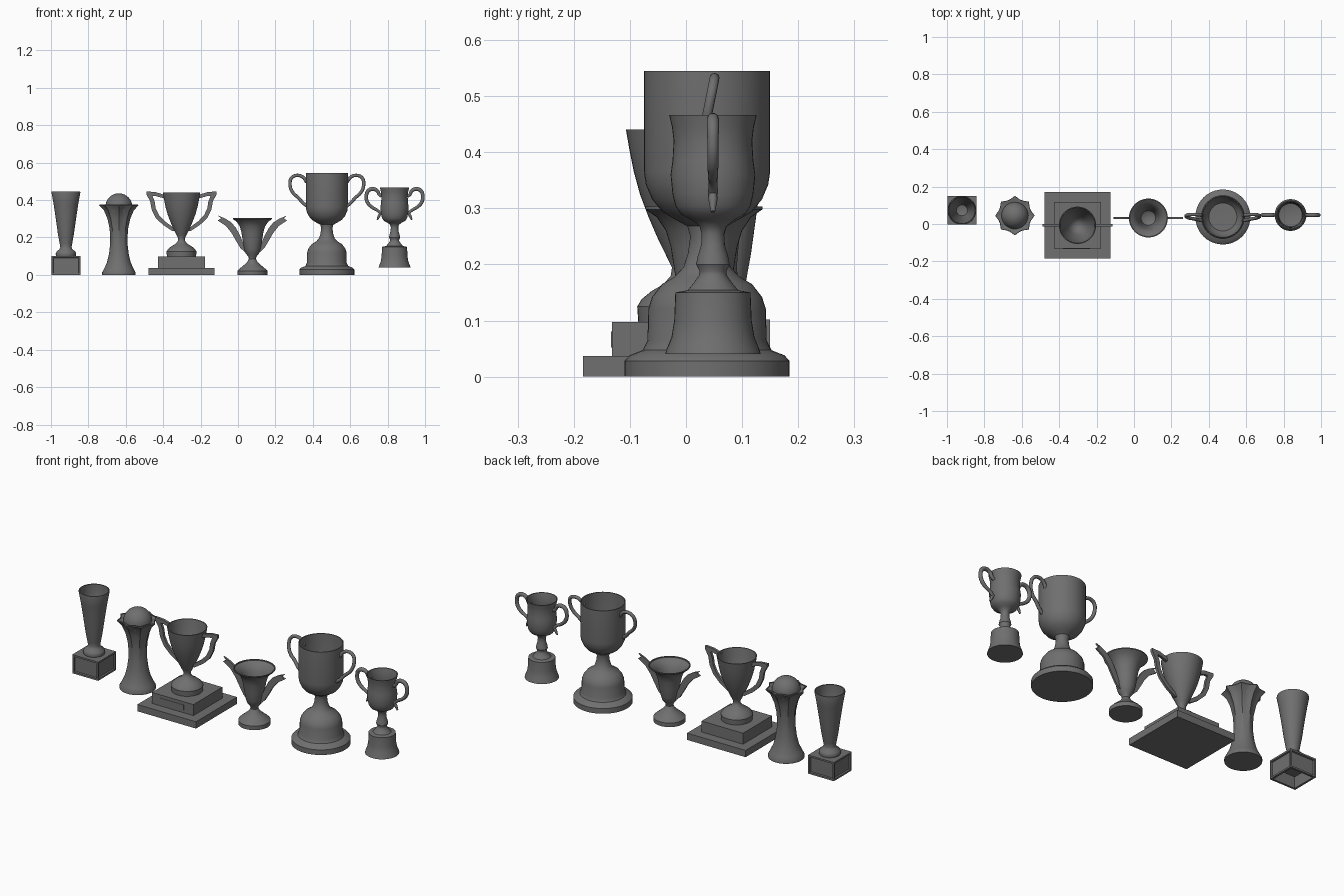
import bpy, bmesh, math
from mathutils import Vector

if "Cube" in bpy.data.objects:
    bpy.data.objects.remove(bpy.data.objects["Cube"])

dark = bpy.data.materials.new("dark_grey")
dark.diffuse_color = (0.16, 0.16, 0.16, 1)
dark.use_nodes = True
dark.node_tree.nodes["Principled BSDF"].inputs["Base Color"].default_value = dark.diffuse_color


def finish(bm, name, angle=35):
    bmesh.ops.recalc_face_normals(bm, faces=bm.faces)
    me = bpy.data.meshes.new(name)
    bm.to_mesh(me)
    bm.free()
    me.materials.append(dark)
    ob = bpy.data.objects.new(name, me)
    bpy.context.collection.objects.link(ob)
    bpy.ops.object.select_all(action='DESELECT')
    ob.select_set(True)
    bpy.context.view_layer.objects.active = ob
    bpy.ops.object.shade_smooth_by_angle(angle=math.radians(angle))
    return ob


def lathe(name, c, prof, floor=None, wall=0.005, segs=40, flute=None):
    """Spin an (r, z) profile; a floor height makes it a hollow cup."""
    pts = [(0, prof[0][1])] + list(prof)
    if floor is not None:
        pts += [(max(r - wall, 0.008), z) for r, z in reversed(prof) if z > floor + 0.002]
        pts.append((0, floor))
    else:
        pts.append((0, prof[-1][1]))
    bm = bmesh.new()
    rings = []
    for r, z in pts:
        if r == 0:
            rings.append([bm.verts.new((c[0], c[1], z))])
            continue
        ring = []
        for i in range(segs):
            a = 2 * math.pi * i / segs
            k = 1 - flute(z) * abs(math.sin(4 * a)) if flute else 1
            ring.append(bm.verts.new((c[0] + r * k * math.cos(a), c[1] + r * k * math.sin(a), z)))
        rings.append(ring)
    for a, b in zip(rings, rings[1:]):
        for i in range(segs):
            j = (i + 1) % segs
            vs = [a[i % len(a)], a[j % len(a)], b[j % len(b)], b[i % len(b)]]
            bm.faces.new(list(dict.fromkeys(vs)))
    return finish(bm, name)


def box(name, c, size, panels=False):
    bm = bmesh.new()
    bmesh.ops.create_cube(bm, size=1)
    for v in bm.verts:
        v.co = Vector(c) + Vector([v.co[i] * size[i] for i in range(3)])
    if panels:
        bm.normal_update()
        sides = [f for f in bm.faces if abs(f.normal.z) < 0.5]
        under = [f for f in bm.faces if f.normal.z < -0.5]
        for faces, rim, deep in ((sides, 0.013, -0.008), (under, 0.016, -0.06)):
            bmesh.ops.inset_individual(bm, faces=faces, thickness=rim)
            bmesh.ops.inset_individual(bm, faces=faces, thickness=0.003, depth=deep)
    return finish(bm, name, 20)


def plate_handles(name, c, outline, thick):
    """Flat handles cut from an outline, one on each side."""
    for side, s in (("left", -1), ("right", 1)):
        bm = bmesh.new()
        f = bm.faces.new([bm.verts.new((c[0] + s * x, c[1] - thick / 2, z)) for x, z in outline])
        ext = bmesh.ops.extrude_face_region(bm, geom=[f])["geom"]
        vs = [e for e in ext if isinstance(e, bmesh.types.BMVert)]
        bmesh.ops.translate(bm, verts=vs, vec=(0, thick, 0))
        finish(bm, f"{name}_{side}")


def tube_handles(name, c, path, radius, lean=0.0, z0=0.0):
    """Round handles along a path of (x, z, thickness), one on each side."""
    for side, s in (("left", -1), ("right", 1)):
        cu = bpy.data.curves.new(name, 'CURVE')
        cu.dimensions = '3D'
        cu.bevel_depth = radius
        cu.bevel_resolution = 3
        cu.use_fill_caps = True
        cu.resolution_u = 6
        cu.materials.append(dark)
        sp = cu.splines.new('BEZIER')
        sp.bezier_points.add(len(path) - 1)
        for bp, (x, z, t) in zip(sp.bezier_points, path):
            bp.co = (c[0] + s * x, c[1] + lean * (z - z0), z)
            bp.radius = t
            bp.handle_left_type = bp.handle_right_type = 'AUTO'
        ob = bpy.data.objects.new(f"{name}_{side}", cu)
        bpy.context.collection.objects.link(ob)
        bpy.ops.object.select_all(action='DESELECT')
        ob.select_set(True)
        bpy.context.view_layer.objects.active = ob
        bpy.ops.object.convert(target='MESH')
        bpy.ops.object.shade_smooth_by_angle(angle=math.radians(50))


# Tall cone trophy on a panelled box
c = (-0.92, 0.073)
box("cone_trophy_box", (*c, 0.051), (0.156, 0.154, 0.102), panels=True)
lathe("cone_trophy_cup", c, [(0.052, 0.1), (0.055, 0.112), (0.05, 0.125), (0.035, 0.137),
      (0.03, 0.148), (0.034, 0.17), (0.043, 0.22), (0.054, 0.3), (0.067, 0.385),
      (0.077, 0.44), (0.076, 0.445)], floor=0.16)

# Fluted column trophy with a ball
c = (-0.637, 0.045)
lathe("fluted_column", c, [(0.09, 0), (0.09, 0.012), (0.08, 0.03), (0.064, 0.065), (0.053, 0.11),
      (0.047, 0.16), (0.046, 0.2), (0.05, 0.25), (0.061, 0.3), (0.08, 0.345), (0.105, 0.372),
      (0.103, 0.376)], floor=0.35, wall=0.006, segs=64,
      flute=lambda z: 0.15 * min(1, max(0, (z - 0.12) / 0.23)))
bm = bmesh.new()
bmesh.ops.create_uvsphere(bm, u_segments=32, v_segments=16, radius=0.072)
bmesh.ops.translate(bm, verts=bm.verts, vec=(*c, 0.364))
finish(bm, "ball")

# Cup on a stepped square plinth
c = (-0.302, -0.007)
box("plinth_lower", (*c, 0.0185), (0.354, 0.354, 0.037))
box("plinth_upper", (*c, 0.067), (0.25, 0.25, 0.06))
box("plinth_plaque", (c[0] - 0.005, c[1] - 0.125, 0.066), (0.145, 0.004, 0.028))
lathe("plinth_cup", c, [(0.078, 0.097), (0.08, 0.125), (0.072, 0.138), (0.055, 0.152), (0.033, 0.165),
      (0.02, 0.18), (0.018, 0.195), (0.028, 0.215), (0.045, 0.25), (0.06, 0.285), (0.075, 0.325),
      (0.086, 0.365), (0.094, 0.405), (0.1, 0.44)], floor=0.215)
plate_handles("plinth_cup_handle", c, [(0.092, 0.428), (0.14, 0.443), (0.188, 0.446), (0.188, 0.43),
              (0.168, 0.395), (0.16, 0.35), (0.138, 0.305), (0.1, 0.268), (0.05, 0.235), (0.03, 0.235),
              (0.05, 0.258), (0.09, 0.287), (0.12, 0.318), (0.138, 0.355), (0.143, 0.39),
              (0.155, 0.422), (0.14, 0.422), (0.09, 0.408)], 0.014)

# Small flared cup with wings
c = (0.077, 0.032)
lathe("winged_cup", c, [(0.08, 0), (0.08, 0.022), (0.07, 0.032), (0.048, 0.05), (0.028, 0.068),
      (0.019, 0.085), (0.022, 0.098), (0.036, 0.115), (0.044, 0.14), (0.052, 0.185), (0.059, 0.23),
      (0.068, 0.26), (0.084, 0.284), (0.104, 0.298), (0.104, 0.303)], floor=0.115)
plate_handles("wing", c, [(0.184, 0.317), (0.168, 0.302), (0.186, 0.291), (0.142, 0.262), (0.112, 0.225),
              (0.088, 0.183), (0.064, 0.143), (0.038, 0.12), (0.04, 0.15), (0.065, 0.208),
              (0.087, 0.25), (0.112, 0.28), (0.145, 0.301)], 0.01)

# Large cup on a domed foot
c = (0.475, 0.0375)
lathe("large_cup", c, [(0.147, 0), (0.147, 0.028), (0.138, 0.038), (0.115, 0.047), (0.106, 0.065),
      (0.105, 0.12), (0.098, 0.142), (0.08, 0.165), (0.058, 0.178), (0.042, 0.195), (0.034, 0.22),
      (0.03, 0.25), (0.035, 0.268), (0.055, 0.279), (0.08, 0.294), (0.098, 0.316), (0.109, 0.342),
      (0.1125, 0.365), (0.1125, 0.545)], floor=0.29)
tube_handles("large_cup_handle", c, [(0.108, 0.496, 1), (0.125, 0.52, 1), (0.155, 0.532, 1),
             (0.187, 0.52, 1), (0.197, 0.485, 1), (0.183, 0.442, 1), (0.15, 0.41, 1),
             (0.128, 0.385, 1), (0.106, 0.368, 1)], 0.009, lean=0.2, z0=0.465)

# Small cup with curled handles
c = (0.837, 0.048)
lathe("curled_cup", c, [(0.085, 0.04), (0.083, 0.048), (0.074, 0.07), (0.069, 0.1), (0.067, 0.15),
      (0.045, 0.154), (0.035, 0.166), (0.025, 0.18), (0.024, 0.188), (0.03, 0.2), (0.027, 0.215),
      (0.021, 0.235), (0.02, 0.255), (0.024, 0.268), (0.038, 0.279), (0.057, 0.289), (0.067, 0.304),
      (0.072, 0.325), (0.0755, 0.36), (0.072, 0.385), (0.07, 0.42), (0.073, 0.445),
      (0.078, 0.466)], floor=0.288)
tube_handles("curled_cup_handle", c, [(0.068, 0.42, 0.9), (0.082, 0.43, 0.9), (0.092, 0.449, 1),
             (0.115, 0.459, 1.1), (0.14, 0.45, 1.1), (0.151, 0.42, 1), (0.143, 0.385, 1),
             (0.118, 0.36, 0.9), (0.092, 0.345, 0.8), (0.072, 0.325, 0.8)], 0.01)
tube_handles("handle_flick", c, [(0.074, 0.33, 0.9), (0.083, 0.315, 1), (0.093, 0.294, 0.5)], 0.008)
